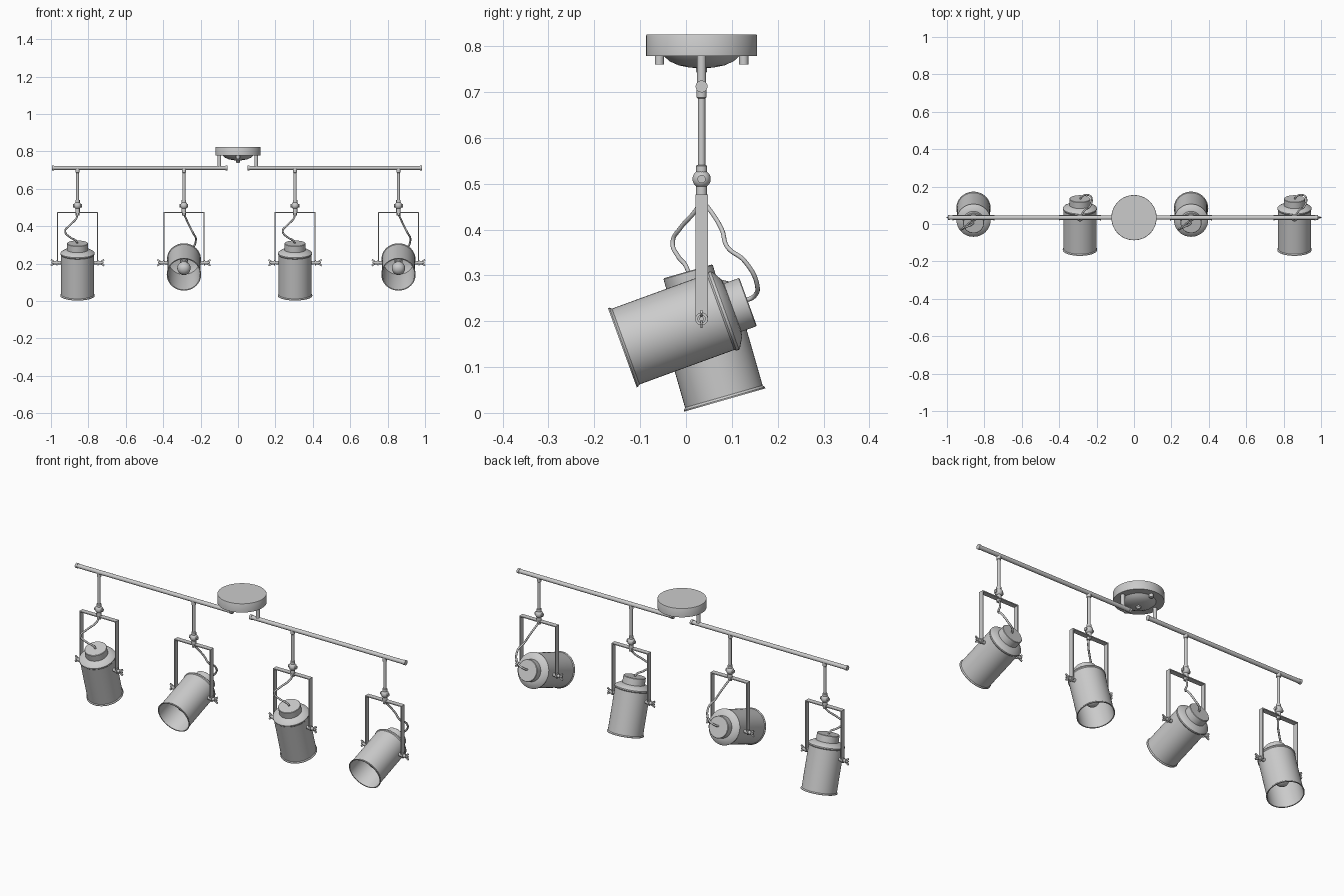
import bpy, bmesh
from math import radians, cos, sin, pi
from mathutils import Matrix, Vector

if "Cube" in bpy.data.objects:
    bpy.data.objects.remove(bpy.data.objects["Cube"])

Y = 0.034            # common centre line of the fixture
PIVOT_Z = 0.205


def finish(bm, name, matrix):
    bmesh.ops.recalc_face_normals(bm, faces=bm.faces)
    me = bpy.data.meshes.new(name)
    bm.to_mesh(me)
    bm.free()
    me.shade_smooth()
    me.set_sharp_from_angle(angle=radians(35))
    ob = bpy.data.objects.new(name, me)
    ob.matrix_world = matrix
    bpy.context.collection.objects.link(ob)
    return ob


def lathe(name, profile, matrix, n=32):
    """Revolve (radius, z) points round local z; radius 0 closes the end."""
    bm = bmesh.new()
    rings = []
    for r, z in profile:
        if r == 0:
            rings.append([bm.verts.new((0, 0, z))] * n)
        else:
            rings.append([bm.verts.new((r * cos(2 * pi * i / n), r * sin(2 * pi * i / n), z))
                          for i in range(n)])
    for a, b in zip(rings, rings[1:]):
        for i in range(n):
            j = (i + 1) % n
            bm.faces.new(list(dict.fromkeys((a[i], a[j], b[j], b[i]))))
    return finish(bm, name, matrix)


def at(x, y, z):
    return Matrix.Translation((x, y, z))


def cyl(name, p, axis, r, a, b, n=24):
    """Cylinder on an axis ('x' or 'z') through p, from a to b along it."""
    m = at(*p)
    if axis == 'x':
        m = m @ Matrix.Rotation(pi / 2, 4, 'Y')
    return lathe(name, [(0, a), (r, a), (r, b), (0, b)], m, n)


def box(name, centre, size, rot=Matrix()):
    bm = bmesh.new()
    bmesh.ops.create_cube(bm, size=1)
    bmesh.ops.scale(bm, vec=Vector(size), verts=bm.verts)
    return finish(bm, name, at(*centre) @ rot)


def cable(name, pts):
    cu = bpy.data.curves.new(name, 'CURVE')
    cu.dimensions = '3D'
    cu.bevel_depth = 0.005
    cu.bevel_resolution = 2
    cu.resolution_u = 8
    sp = cu.splines.new('BEZIER')
    sp.bezier_points.add(len(pts) - 1)
    for bp, p in zip(sp.bezier_points, pts):
        bp.co = p
        bp.handle_left_type = bp.handle_right_type = 'AUTO'
    bpy.context.collection.objects.link(bpy.data.objects.new(name, cu))


# Ceiling canopy with shallow dome, finial and screws
lathe("canopy", [(0, 0.825), (0.12, 0.825), (0.121, 0.823), (0.121, 0.778), (0.082, 0.778),
                 (0.07, 0.767), (0.05, 0.758), (0.025, 0.753), (0, 0.752)], at(0, Y, 0), 64)
lathe("canopy_finial", [(0, 0.755), (0.012, 0.755), (0.012, 0.745), (0.007, 0.738), (0, 0.737)],
      at(0, Y, 0), 20)
for s in (-1, 1):
    cyl("canopy_screw", (0, Y + s * 0.092, 0), 'z', 0.01, 0.76, 0.78, 16)

# Two rods hanging from the canopy on posts
for x0, x1, post in ((-0.995, -0.055, -0.1), (0.05, 0.985, 0.097)):
    rod = (0, Y, 0.712)
    cyl("rod", rod, 'x', 0.011, x0, x1)
    cyl("rod_end_cap", rod, 'x', 0.013, x0, x0 + 0.012)
    cyl("rod_end_cap", rod, 'x', 0.013, x1 - 0.012, x1)
    cyl("canopy_post", (post, Y, 0), 'z', 0.01, 0.71, 0.78)

# Shade: hollow can with flared lip, rounded shoulder and back cap
SHADE = [(0, 0.108), (0.054, 0.108), (0.056, 0.106), (0.056, 0.072), (0.066, 0.07),
         (0.087, 0.058), (0.091, 0.054), (0.091, 0.048), (0.088, 0.044), (0.088, -0.176),
         (0.092, -0.181), (0.092, -0.184), (0.087, -0.184), (0.085, -0.176), (0.085, 0.05),
         (0.06, 0.066), (0, 0.066)]
BULB = [(0, 0.0), (0.016, 0.0), (0.017, -0.02), (0.023, -0.045), (0.032, -0.066), (0.036, -0.083),
        (0.034, -0.099), (0.026, -0.112), (0.014, -0.119), (0, -0.121)]

# Cable points (x offset, y, z) for each aiming direction
BACK_CABLE = [(0, 0.034, 0.465), (-0.006, 0.022, 0.443), (-0.045, -0.013, 0.402),
              (-0.066, -0.029, 0.373), (-0.04, -0.017, 0.341), (-0.006, 0.0, 0.32), (0, 0.008, 0.298)]
FRONT_CABLE = [(0, 0.034, 0.465), (0.006, 0.045, 0.452), (0.03, 0.078, 0.40), (0.05, 0.09, 0.362),
               (0.064, 0.128, 0.331), (0.045, 0.155, 0.28), (0.01, 0.147, 0.253), (0, 0.125, 0.244)]


def spotlight(x, tilt, path):
    # stem and swivel joint
    lathe("stem", [(0, 0.71), (0.011, 0.71), (0.011, 0.688), (0.008, 0.686), (0.008, 0.541),
                   (0.012, 0.539), (0.012, 0.476), (0, 0.476)], at(x, Y, 0), 20)
    ball = [(0.02 * sin(pi * i / 10) if 0 < i < 10 else 0, 0.02 * cos(pi * i / 10))
            for i in range(11)]
    lathe("swivel_ball", ball, at(x, Y, 0.51), 24)
    cyl("swivel_screw", (x, Y, 0.51), 'x', 0.009, -0.023, 0.023, 16)
    cyl("yoke_nut", (x, Y, 0), 'z', 0.011, 0.458, 0.476, 6)
    # yoke
    box("yoke_top", (x, Y, 0.474), (0.218, 0.027, 0.005))
    for s in (-1, 1):
        box("yoke_arm", (x + s * 0.1065, Y, 0.337), (0.005, 0.027, 0.274))
        # pivot bolt with wing nut
        p = (x, Y, PIVOT_Z)
        cyl("pivot_bolt", p, 'x', 0.005, s * 0.083, s * 0.14, 16)
        cyl("pivot_spacer", p, 'x', 0.009, s * 0.086, s * 0.104, 16)
        cyl("pivot_washer", p, 'x', 0.014, s * 0.108, s * 0.113, 20)
        cyl("wing_nut_hub", p, 'x', 0.009, s * 0.113, s * 0.128, 16)
        for w in (-1, 1):
            box("wing_nut_blade", (x + s * 0.131, Y, PIVOT_Z + w * 0.009), (0.026, 0.005, 0.009),
                Matrix.Rotation(-s * w * radians(30), 4, 'Y'))
    # shade, socket and bulb share the aimed frame
    aim = at(x, Y, PIVOT_Z) @ Matrix.Rotation(radians(tilt), 4, 'X')
    lathe("shade", SHADE, aim, 48)
    lathe("socket", [(0, 0.068), (0.022, 0.068), (0.022, -0.002), (0, -0.002)], aim, 24)
    lathe("bulb", BULB, aim, 24)
    cable("cable", [(x + a, b, c) for a, b, c in path])


for x in (-0.858, 0.305):
    spotlight(x, 16, BACK_CABLE)
for x in (-0.289, 0.858):
    spotlight(x, -70, FRONT_CABLE)
